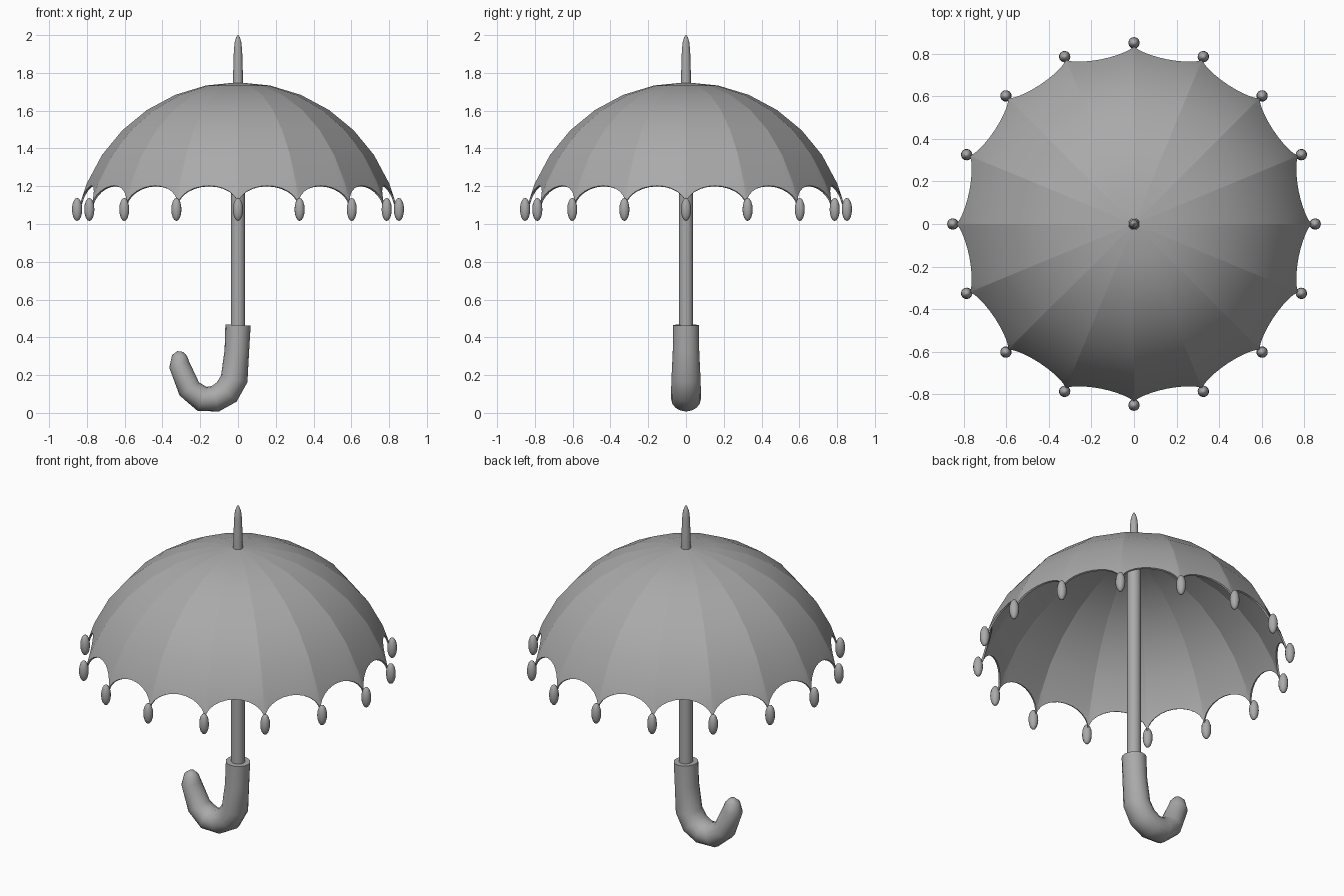
import bpy, bmesh
from math import sin, cos, pi, radians, atan2, sqrt
from mathutils import Vector

cube = bpy.data.objects.get("Cube")
if cube:
    bpy.data.objects.remove(cube, do_unlink=True)

grey = bpy.data.materials.new("plain_grey")
grey.use_nodes = True
grey.diffuse_color = (0.4, 0.4, 0.4, 1)
grey.node_tree.nodes["Principled BSDF"].inputs["Base Color"].default_value = (0.4, 0.4, 0.4, 1)

RIBS = 16
STEP = 2 * pi / RIBS


def add_object(name, bm):
    for f in bm.faces:
        f.smooth = True
    mesh = bpy.data.meshes.new(name)
    bm.to_mesh(mesh)
    bm.free()
    mesh.materials.append(grey)
    ob = bpy.data.objects.new(name, mesh)
    bpy.context.collection.objects.link(ob)
    return ob


def sweep(name, rows, sides=16):
    """Closed tube through rows of (x, z, radius in plane, radius along y)."""
    bm = bmesh.new()
    rings = []
    for i, (x, z, r, ry) in enumerate(rows):
        a, b = rows[max(i - 1, 0)], rows[min(i + 1, len(rows) - 1)]
        t = Vector((b[0] - a[0], 0, b[1] - a[1])).normalized()
        n = Vector((t.z, 0, -t.x))
        ring = []
        for k in range(sides):
            ang = 2 * pi * k / sides
            p = Vector((x, 0, z)) + n * r * cos(ang) + Vector((0, ry * sin(ang), 0))
            ring.append(bm.verts.new(p))
        rings.append(ring)
    for lo, hi in zip(rings, rings[1:]):
        for k in range(sides):
            m = (k + 1) % sides
            bm.faces.new((lo[k], lo[m], hi[m], hi[k]))
    bm.faces.new(rings[0])
    bm.faces.new(rings[-1])
    bmesh.ops.recalc_face_normals(bm, faces=bm.faces)
    ob = add_object(name, bm)
    ob.data.set_sharp_from_angle(angle=radians(45))
    return ob


# Canopy: flat-sided spherical panels with a scalloped rim
R, CENTRE_Z, COLS, BANDS = 0.866, 0.884, 12, 6


def rib_point(rib, phi):
    a = rib * STEP
    return Vector((R * sin(phi) * cos(a), R * sin(phi) * sin(a), CENTRE_Z + R * cos(phi)))


def on_rib(v):
    a = atan2(v.co.y, v.co.x) / STEP
    return abs(a - round(a)) < 0.001


bm = bmesh.new()
for rib in range(RIBS):
    grid = []
    for row in range(1, BANDS + 2):
        line = []
        for c in range(COLS + 1):
            u = -cos(pi * c / COLS)
            phi = radians(11.25) * row
            if row > BANDS:
                phi = radians(68.4 + 7.3 * (1 - sqrt(max(0, 1 - u * u))))
            p = rib_point(rib, phi).lerp(rib_point(rib + 1, phi), (u + 1) / 2)
            line.append(bm.verts.new(p))
        grid.append(line)
    apex = bm.verts.new((0, 0, CENTRE_Z + R))
    for c in range(COLS):
        bm.faces.new((apex, grid[0][c], grid[0][c + 1]))
        for up, down in zip(grid, grid[1:]):
            bm.faces.new((up[c], down[c], down[c + 1], up[c + 1]))
bmesh.ops.remove_doubles(bm, verts=bm.verts, dist=0.0001)
for e in bm.edges:
    if e.is_boundary or all(on_rib(v) for v in e.verts):
        e.smooth = False
canopy = add_object("canopy", bm)
shell = canopy.modifiers.new("thickness", "SOLIDIFY")
shell.thickness = 0.01
shell.offset = -1

# Beads on the rib tips
for rib in range(RIBS):
    bm = bmesh.new()
    bmesh.ops.create_uvsphere(bm, u_segments=12, v_segments=8, radius=1)
    bead = add_object(f"rib_bead_{rib + 1}", bm)
    bead.scale = (0.027, 0.027, 0.061)
    bead.location = (0.852 * cos(rib * STEP), 0.852 * sin(rib * STEP), 1.077)
    bead.rotation_euler.z = rib * STEP

# Shaft and top spike
sweep("shaft", [(0, 0.42, 0.038, 0.038), (0, 1.74, 0.038, 0.038)])
sweep("top_spike", [(0, z, r, r) for z, r in
                    ((1.72, 0.028), (1.92, 0.022), (1.965, 0.017), (1.99, 0.009), (2.0, 0.003))])

# Hooked handle
sweep("handle", [
    (0, 0.465, 0.067, 0.068), (-0.006, 0.33, 0.065, 0.07), (-0.02, 0.18, 0.072, 0.077),
    (-0.06, 0.11, 0.073, 0.079), (-0.12, 0.075, 0.07, 0.079), (-0.19, 0.074, 0.068, 0.077),
    (-0.258, 0.127, 0.062, 0.07), (-0.311, 0.255, 0.055, 0.056),
    (-0.309, 0.303, 0.04, 0.04), (-0.306, 0.325, 0.015, 0.015)])
